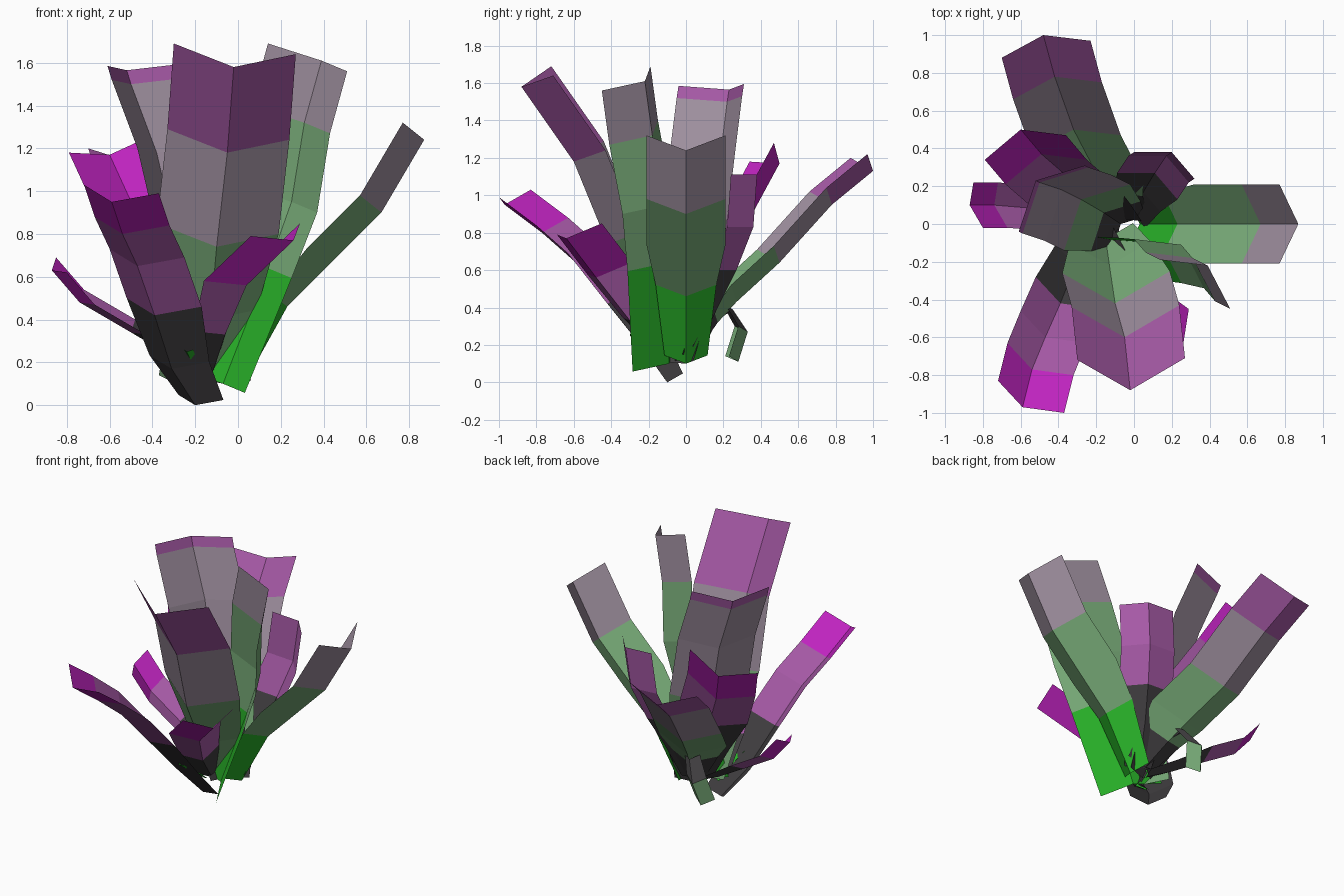
import bpy
import bmesh
from mathutils import Vector

# Remove only the default cube
default_cube = bpy.data.objects.get("Cube")
if default_cube:
    bpy.data.objects.remove(default_cube, do_unlink=True)


def to_linear(value):
    return value / 12.92 if value <= 0.04 else ((value + 0.055) / 1.055) ** 2.4


def make_material(name, red, green, blue):
    material = bpy.data.materials.new(name)
    material.use_nodes = True
    color = (to_linear(red), to_linear(green), to_linear(blue), 1)
    material.diffuse_color = color
    material.node_tree.nodes["Principled BSDF"].inputs["Base Color"].default_value = color
    return material


# Flat colours, keyed by the letter used in each leaf's band string
PALETTE = {
    "B": make_material("charcoal", .25, .24, .25),
    "G": make_material("bright_green", .16, .70, .16),
    "S": make_material("sage_green", .47, .67, .47),
    "M": make_material("mauve_grey", .62, .56, .62),
    "P": make_material("purple", .65, .35, .65),
    "V": make_material("magenta", .75, .14, .75),
}


def make_leaf(name, bands, midrib, left, right, base_width=.5):
    """Creased strip: midrib runs base to tip, left and right are edge offsets,
    bands gives one colour letter for each segment."""
    colors = sorted(set(bands))
    mesh = bpy.data.meshes.new(name)
    for letter in colors:
        mesh.materials.append(PALETTE[letter])
    bm = bmesh.new()
    rows = []
    for i, point in enumerate(midrib):
        center = Vector(point)
        width = min(1, base_width + (1 - base_width) * i / 2)
        rows.append([bm.verts.new(center + Vector(left) * width),
                     bm.verts.new(center),
                     bm.verts.new(center + Vector(right) * width)])
    for i, letter in enumerate(bands):
        lower, upper = rows[i], rows[i + 1]
        for side in range(2):
            face = bm.faces.new((lower[side], lower[side + 1],
                                 upper[side + 1], upper[side]))
            face.material_index = colors.index(letter)
    bm.to_mesh(mesh)
    bm.free()
    leaf = bpy.data.objects.new(name, mesh)
    bpy.context.collection.objects.link(leaf)
    return leaf


# Tall outer leaves
make_leaf("front_leaf", "SSMP",
          [(-.15, -.08, .12), (-.13, -.22, .4), (-.1, -.42, .74),
           (-.05, -.6, 1.18), (-.02, -.88, 1.58)],
          left=(-.28, .16, .11), right=(.29, .17, .06))

make_leaf("back_leaf", "BSSMP",
          [(-.05, .05, .15), (-.14, .17, .32), (-.2, .27, .43),
           (-.32, .5, .64), (-.42, .78, .95), (-.48, 1, 1.13)],
          left=(-.22, -.12, .07), right=(.25, -.03, .09))

make_leaf("left_side_leaf", "GSSM",
          [(.03, 0, .1), (.23, 0, .46), (.42, 0, .65),
           (.67, 0, .9), (.87, 0, 1.24)],
          left=(-.1, -.21, .08), right=(-.1, .21, .08), base_width=.55)

make_leaf("left_upright_leaf", "GSSM",
          [(-.07, -.09, .1), (.14, -.1, .64), (.25, -.11, .95),
           (.31, -.18, 1.32), (.39, -.22, 1.61)],
          left=(-.25, .03, .08), right=(.12, -.23, -.05), base_width=.85)

make_leaf("right_upright_leaf", "BSMMP",
          [(-.07, 0, .1), (-.16, .06, .38), (-.28, .13, .75),
           (-.38, .18, 1.18), (-.5, .22, 1.5), (-.52, .23, 1.565)],
          left=(-.09, -.27, .02), right=(.26, .08, .03))

# Purple leaves with magenta tips
make_leaf("front_right_leaf", "BBPPV",
          [(-.2, -.1, 0), (-.31, -.22, .17), (-.39, -.42, .42),
           (-.47, -.6, .65), (-.54, -.77, .8), (-.59, -.97, .95)],
          left=(-.13, .14, .08), right=(.22, -.03, .04), base_width=.6)

make_leaf("back_right_leaf", "BBPV",
          [(-.08, .03, .15), (-.2, .13, .4), (-.34, .24, .65),
           (-.49, .37, .93), (-.6, .5, 1.17)],
          left=(-.19, -.16, .01), right=(.24, -.03, .11))

make_leaf("back_left_leaf", "BBPP",
          [(0, .05, .15), (.05, .17, .4), (.11, .27, .6),
           (.17, .36, .83), (.2, .38, 1.11)],
          left=(-.2, 0, .01), right=(.12, -.14, 0))

make_leaf("front_low_leaf", "BPV",
          [(-.13, -.1, .12), (-.06, -.3, .33),
           (.04, -.48, .56), (.26, -.64, .77)],
          left=(-.2, -.05, .02), right=(.03, .19, .08))

make_leaf("right_low_leaf", "BBPV",
          [(-.1, 0, .12), (-.28, .04, .21), (-.5, .08, .34),
           (-.74, .1, .48), (-.87, .1, .63)],
          left=(.07, -.12, -.01), right=(.02, .12, .06))

# Small leaves near the root
make_leaf("drooping_leaf", "BBS",
          [(-.1, .1, .28), (-.2, .25, .39), (-.28, .33, .27), (-.31, .28, .11)],
          left=(-.06, -.07, .03), right=(.08, -.05, .03))

make_leaf("sprout", "GG",
          [(-.18, -.1, .1), (-.2, -.2, .17), (-.24, -.3, .25)],
          left=(-.02, .01, .02), right=(.03, 0, .01))
